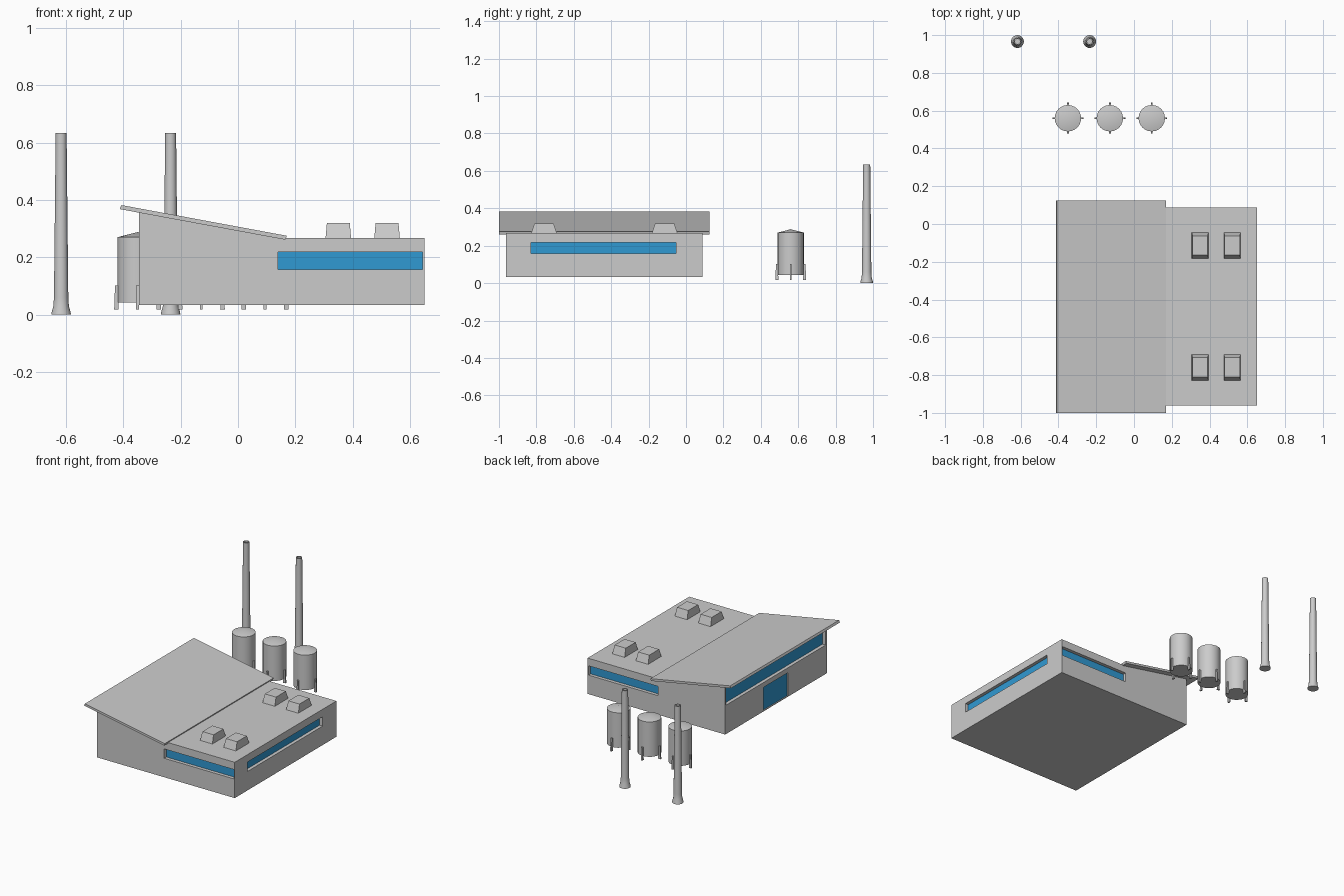
import bpy, bmesh, math
from mathutils import Matrix

if "Cube" in bpy.data.objects:
    bpy.data.objects.remove(bpy.data.objects["Cube"])

blue = bpy.data.materials.new("blue_glass")
blue.diffuse_color = (0.03, 0.32, 0.65, 1)
blue.use_nodes = True
blue.node_tree.nodes["Principled BSDF"].inputs["Base Color"].default_value = blue.diffuse_color


def finish(name, bm, mat=None, smooth=False):
    bmesh.ops.recalc_face_normals(bm, faces=bm.faces)
    me = bpy.data.meshes.new(name)
    bm.to_mesh(me)
    bm.free()
    ob = bpy.data.objects.new(name, me)
    bpy.context.collection.objects.link(ob)
    if mat:
        me.materials.append(mat)
    if smooth:
        bpy.ops.object.select_all(action='DESELECT')
        ob.select_set(True)
        bpy.context.view_layer.objects.active = ob
        bpy.ops.object.shade_smooth_by_angle(angle=math.radians(35))
    return ob


def box(name, lo, hi, mat=None, taper=(0, 0)):
    bm = bmesh.new()
    bmesh.ops.create_cube(bm, size=1)
    for v in bm.verts:
        top = v.co.z > 0
        for i in range(3):
            s = 1 if v.co[i] > 0 else -1
            v.co[i] = hi[i] if s > 0 else lo[i]
            if top and i < 2:
                v.co[i] -= s * taper[i]
    return finish(name, bm, mat)


def extrude_y(name, profile, y0, y1):
    bm = bmesh.new()
    face = bm.faces.new([bm.verts.new((x, y0, z)) for x, z in profile])
    ext = bmesh.ops.extrude_face_region(bm, geom=[face])
    for v in ext["geom"]:
        if isinstance(v, bmesh.types.BMVert):
            v.co.y = y1
    return finish(name, bm)


def lathe(name, profile, x, y, steps=24):
    bm = bmesh.new()
    vs = [bm.verts.new((r, 0, z)) for r, z in profile]
    es = [bm.edges.new(p) for p in zip(vs, vs[1:])]
    bmesh.ops.spin(bm, geom=vs + es, cent=(0, 0, 0), axis=(0, 0, 1),
                   angle=math.tau, steps=steps)
    bmesh.ops.remove_doubles(bm, verts=bm.verts, dist=1e-5)
    bmesh.ops.translate(bm, verts=bm.verts, vec=(x, y, 0))
    return finish(name, bm, smooth=True)


# Main hall: sloped tall part and flat low part
X0, X1, Y0, Y1 = -0.345, 0.65, -0.962, 0.088
hall = extrude_y("hall_walls", [(X0, 0.033), (X1, 0.033), (X1, 0.267),
                                (0.15, 0.267), (X0, 0.358)], Y0, Y1)

# Recessed windows and door: lower and upper corner, wall axis, outward sign
openings = {
    "front_window": ((0.14, Y0, 0.157), (0.643, Y0, 0.218), 1, -1),
    "back_window": ((0.14, Y1, 0.157), (0.643, Y1, 0.218), 1, 1),
    "right_window": ((X1, -0.828, 0.157), (X1, -0.053, 0.218), 0, 1),
    "left_window": ((X0, -0.95, 0.222), (X0, 0.077, 0.335), 0, -1),
    "left_door": ((X0, -0.56, 0.038), (X0, -0.31, 0.19), 0, -1),
}
depth = 0.025
for name, (lo, hi, axis, sign) in openings.items():
    def slab(inner, outer):
        a, b = list(lo), list(hi)
        d = sorted((lo[axis] - sign * inner, lo[axis] - sign * outer))
        a[axis], b[axis] = d
        return a, b
    d = depth if "window" in name else 0.01
    cutter = box(name + "_cutter", *slab(d, -0.02))
    cutter.hide_render = True
    mod = hall.modifiers.new("opening", 'BOOLEAN')
    mod.operation, mod.solver, mod.object = 'DIFFERENCE', 'EXACT', cutter
    bpy.context.view_layer.objects.active = hall
    bpy.ops.object.modifier_apply(modifier=mod.name)
    bpy.data.objects.remove(cutter)
    box(name, *slab(d + 0.003, d - 0.003), blue)

# Overhanging sloped roof
extrude_y("sloped_roof", [(-0.413, 0.368), (0.166, 0.261), (0.17, 0.275),
                          (-0.407, 0.382)], -1.0, 0.125)

# Roof vents
for x in (0.305, 0.475):
    for y in (-0.83, -0.185):
        box("roof_vent", (x, y, 0.26), (x + 0.09, y + 0.142, 0.319),
            taper=(0.005, 0.02))

# Storage tanks with conical lids and four feet
for x in (-0.35, -0.128, 0.094):
    lathe("storage_tank", [(0, 0.042), (0.07, 0.042), (0.07, 0.27), (0, 0.288)],
          x, 0.56)
    for k in range(4):
        leg = box("tank_leg", (0.066, -0.005, 0.017), (0.082, 0.005, 0.102),
                  taper=(0.003, 0))
        leg.data.transform(Matrix.Translation((x, 0.56, 0))
                           @ Matrix.Rotation(k * math.pi / 2, 4, 'Z'))

# Chimneys with flared base and hollow top
for x in (-0.617, -0.235):
    lathe("chimney", [(0, 0), (0.034, 0), (0.033, 0.008), (0.027, 0.03),
                      (0.025, 0.06), (0.019, 0.634), (0.013, 0.634),
                      (0.013, 0.6), (0, 0.6)], x, 0.966)
